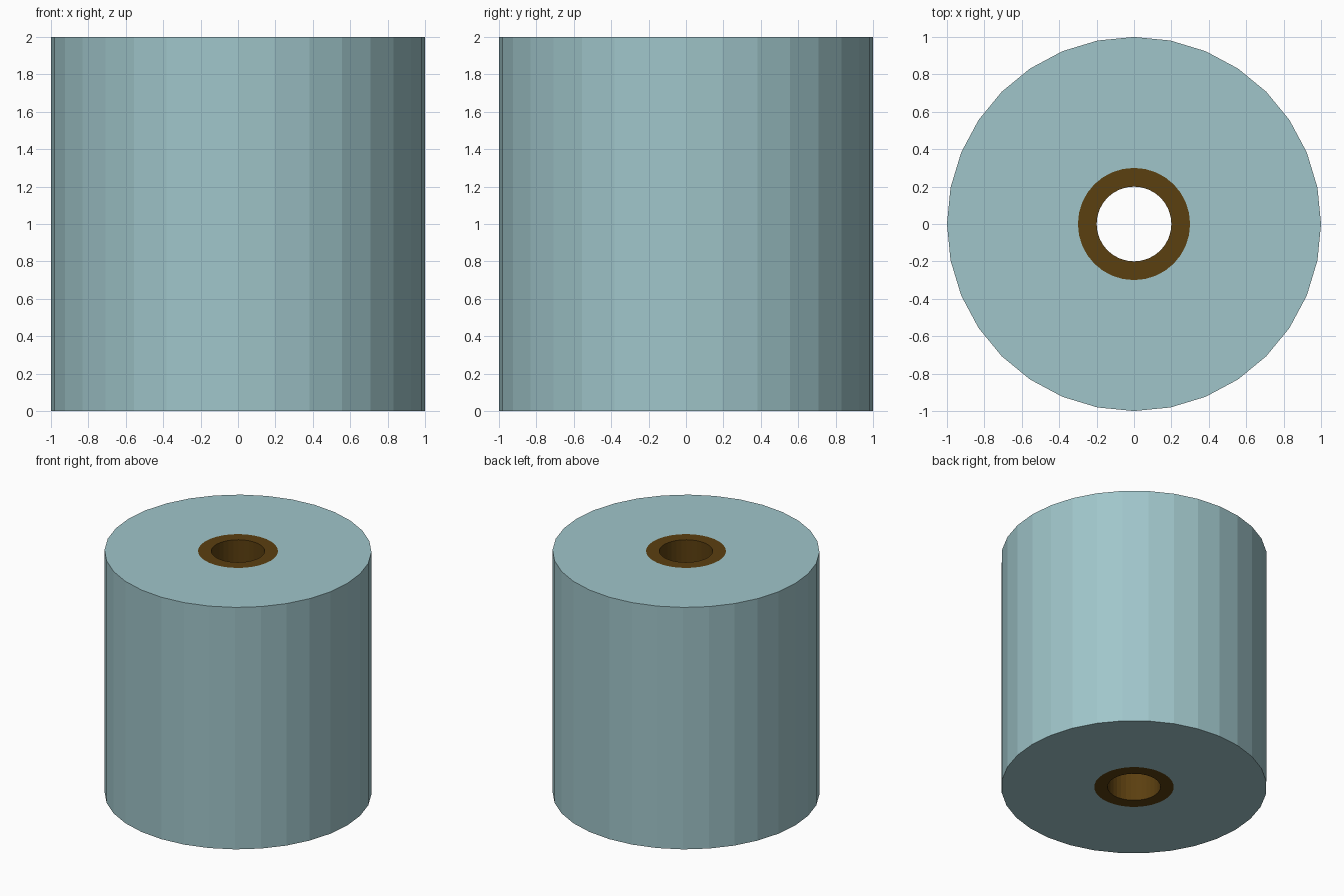
import bpy, bmesh
from math import cos, sin, tau

if "Cube" in bpy.data.objects:
    bpy.data.objects.remove(bpy.data.objects["Cube"])

HEIGHT = 2.0
SIDES = 32


def make_ring(name, outer, inner, color):
    """Hollow flat-shaded cylinder standing on z = 0."""
    bm = bmesh.new()
    profile = [(outer, 0), (outer, HEIGHT), (inner, HEIGHT), (inner, 0)]
    loops = [[bm.verts.new((r * cos(tau * i / SIDES), r * sin(tau * i / SIDES), z))
              for i in range(SIDES)] for r, z in profile]
    for k in range(4):
        a, b = loops[k], loops[(k + 1) % 4]
        for i in range(SIDES):
            j = (i + 1) % SIDES
            bm.faces.new((a[i], a[j], b[j], b[i]))
    bmesh.ops.recalc_face_normals(bm, faces=bm.faces)
    mesh = bpy.data.meshes.new(name)
    bm.to_mesh(mesh)
    bm.free()
    mat = bpy.data.materials.new(name + "_material")
    mat.diffuse_color = color
    mat.use_nodes = True
    mat.node_tree.nodes["Principled BSDF"].inputs["Base Color"].default_value = mat.diffuse_color
    mesh.materials.append(mat)
    obj = bpy.data.objects.new(name, mesh)
    bpy.context.collection.objects.link(obj)
    return obj


# Wound sheet body
make_ring("paper_roll", 1.0, 0.3, (0.35, 0.56, 0.59, 1))
# Cardboard core, flush with the roll ends
make_ring("cardboard_core", 0.3, 0.2, (0.105, 0.05, 0.005, 1))
